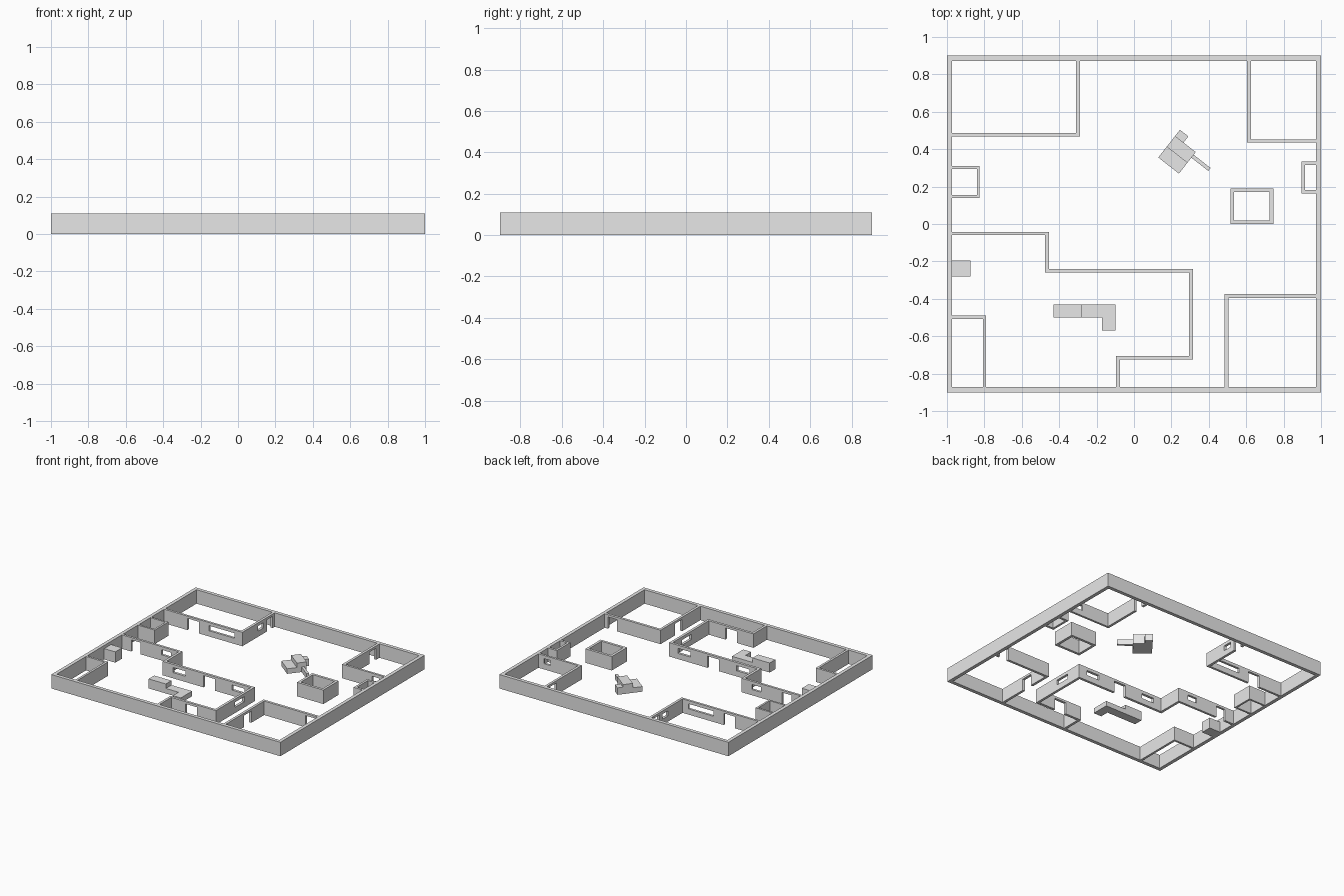
import bpy, bmesh, math
from mathutils import Matrix, Vector

if "Cube" in bpy.data.objects:
    bpy.data.objects.remove(bpy.data.objects["Cube"])

H = 0.11            # wall height
DOOR = (-0.02, 0.092)
WINDOW = (0.045, 0.085)

plaster = bpy.data.materials.new("plain_grey")
plaster.diffuse_color = (0.8, 0.8, 0.8, 1)
plaster.use_nodes = True
plaster.node_tree.nodes["Principled BSDF"].inputs["Base Color"].default_value = plaster.diffuse_color


def add_box(bm, x0, x1, y0, y1, z0, z1):
    size = Vector((x1 - x0, y1 - y0, z1 - z0))
    mid = Vector(((x0 + x1) / 2, (y0 + y1) / 2, (z0 + z1) / 2))
    bmesh.ops.create_cube(bm, size=1, matrix=Matrix.Translation(mid) @ Matrix.Diagonal((*size, 1)))


def make(name, boxes):
    bm = bmesh.new()
    for b in boxes:
        add_box(bm, *b)
    me = bpy.data.meshes.new(name)
    bm.to_mesh(me)
    bm.free()
    me.materials.append(plaster)
    ob = bpy.data.objects.new(name, me)
    bpy.context.collection.objects.link(ob)
    return ob


def wall(name, x0, x1, y0, y1, openings=()):
    """Straight wall; openings are (centre, width, z range) along its length."""
    ob = make(name, [(x0, x1, y0, y1, 0, H)])
    if not openings:
        return
    cuts = []
    for c, w, (z0, z1) in openings:
        if x1 - x0 > y1 - y0:
            cuts.append((c - w / 2, c + w / 2, y0 - 0.02, y1 + 0.02, z0, z1))
        else:
            cuts.append((x0 - 0.02, x1 + 0.02, c - w / 2, c + w / 2, z0, z1))
    cutter = make(name + "_cutter", cuts)
    cutter.hide_render = True
    cutter.hide_set(True)
    mod = ob.modifiers.new("openings", 'BOOLEAN')
    mod.operation = 'DIFFERENCE'
    mod.solver = 'EXACT'
    mod.object = cutter


def ring(name, x0, x1, y0, y1, t):
    """Four walls closing a rectangle."""
    wall(name + "_front", x0, x1, y0, y0 + t)
    wall(name + "_back", x0, x1, y1 - t, y1)
    wall(name + "_left", x0, x0 + t, y0 + t, y1 - t)
    wall(name + "_right", x1 - t, x1, y0 + t, y1 - t)


# Outer walls and the free-standing enclosure
ring("outer_wall", -1, 1, -0.9, 0.9, 0.028)
ring("centre_enclosure", 0.515, 0.745, 0.0, 0.19, 0.02)

# Back left room
wall("back_left_room_front", -0.972, -0.29, 0.468, 0.486,
     [(-0.72, 0.1, DOOR), (-0.47, 0.22, WINDOW)])
wall("back_left_room_side", -0.31, -0.29, 0.486, 0.872,
     [(0.81, 0.07, DOOR), (0.7, 0.07, WINDOW)])

# Back right room
wall("back_right_room_front", 0.605, 0.972, 0.435, 0.452, [(0.895, 0.06, WINDOW)])
wall("back_right_room_side", 0.605, 0.625, 0.452, 0.872, [(0.79, 0.08, DOOR)])

# Front right room
wall("front_right_room_back", 0.485, 0.972, -0.395, -0.375, [(0.905, 0.08, DOOR)])
wall("front_right_room_side", 0.485, 0.505, -0.872, -0.395, [(-0.6, 0.09, DOOR)])

# Stepped partition of the front left hall
wall("hall_upper_wall", -0.972, -0.455, -0.06, -0.042,
     [(-0.85, 0.08, DOOR), (-0.585, 0.08, WINDOW)])
wall("hall_step_wall", -0.475, -0.455, -0.24, -0.06)
wall("hall_long_wall", -0.475, 0.315, -0.26, -0.24,
     [(-0.33, 0.11, WINDOW), (-0.07, 0.1, DOOR), (0.185, 0.11, WINDOW)])
wall("hall_right_wall", 0.295, 0.315, -0.705, -0.26, [(-0.43, 0.12, WINDOW)])
wall("hall_lower_wall", -0.095, 0.315, -0.725, -0.705, [(0.1, 0.1, DOOR)])
wall("hall_entry_wall", -0.095, -0.075, -0.872, -0.725)

# Small closets against the side walls
wall("front_left_closet_back", -0.972, -0.79, -0.507, -0.49)
wall("front_left_closet_side", -0.808, -0.79, -0.872, -0.507)
for name, x0, x1, xs, y0, y1, t in (("left_closet", -0.972, -0.825, -0.84, 0.14, 0.31, 0.015),
                                    ("right_closet", 0.895, 0.972, 0.895, 0.163, 0.333, 0.018)):
    wall(name + "_front", x0, x1, y0, y0 + t)
    wall(name + "_back", x0, x1, y1 - t, y1)
    wall(name + "_side", xs, xs + t, y0 + t, y1 - t)

# Solid furniture
make("side_cabinet", [(-0.972, -0.875, -0.28, -0.195, 0, 0.085)])
make("counter_tall_block", [(-0.43, -0.28, -0.5, -0.43, 0, 0.075)])
make("counter_low_block", [(-0.28, -0.1, -0.5, -0.43, 0, 0.04), (-0.17, -0.1, -0.57, -0.5, 0, 0.04)])

# Turned furniture group
parts = {
    "turned_low_block": (-0.07, 0.07, -0.073, 0, 0, 0.04),
    "turned_tall_block": (-0.07, 0.07, 0, 0.073, 0, 0.075),
    "turned_small_block": (-0.07, -0.013, 0.073, 0.115, 0, 0.055),
    "turned_bar": (0.07, 0.185, 0.035, 0.055, 0, 0.04),
}
for name, b in parts.items():
    ob = make(name, [b])
    ob.location = (0.23, 0.37, 0)
    ob.rotation_euler = (0, 0, math.radians(-38))
